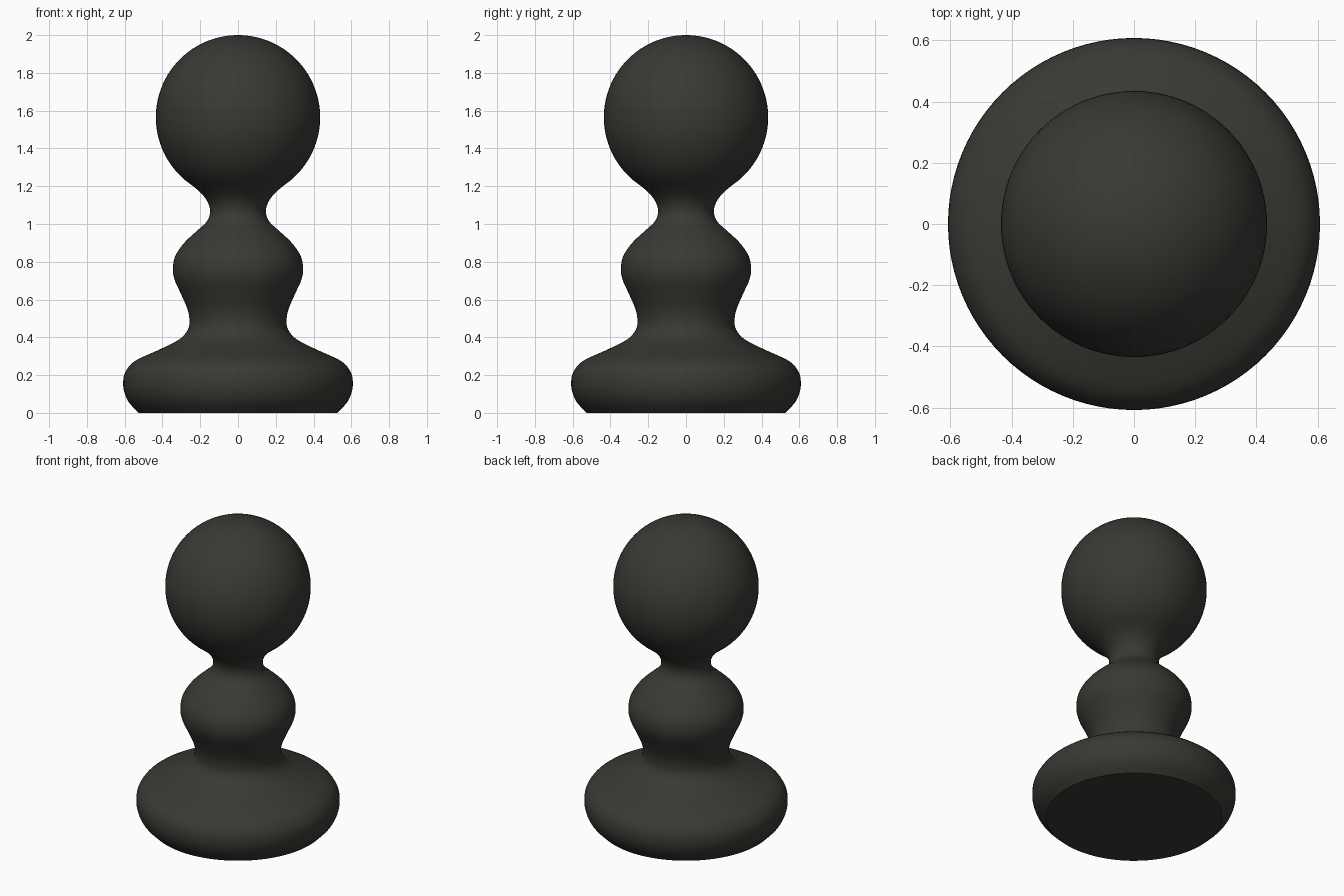
import bpy, bmesh, math
from mathutils import Vector

if "Cube" in bpy.data.objects:
    bpy.data.objects.remove(bpy.data.objects["Cube"])

SEGMENTS = 96
BALL_R, BALL_Z = 0.435, 1.565

# Half-profile (radius, height) of the base, body and neck
ctrl = [(0.525, 0.0), (0.577, 0.055), (0.602, 0.11), (0.608, 0.16), (0.597, 0.215),
        (0.545, 0.275), (0.41, 0.338), (0.31, 0.39), (0.266, 0.44), (0.257, 0.49),
        (0.268, 0.55), (0.302, 0.63), (0.334, 0.70), (0.345, 0.76), (0.332, 0.83),
        (0.285, 0.90), (0.222, 0.96), (0.168, 1.01), (0.148, 1.06), (0.160, 1.115),
        (0.202, 1.17)]


def ball_point(a):
    return (BALL_R * math.cos(a), BALL_Z + BALL_R * math.sin(a))


# Ball arc, from just above the neck to the top
a0 = math.asin((1.23 - BALL_Z) / BALL_R)
arc = [ball_point(a0 + (math.pi / 2 - a0) * i / 40) for i in range(41)]
arc[-1] = (0.0, 2.0)


def smooth(points, steps):
    """Catmull-Rom curve through the points, excluding the end ones."""
    p = [Vector(q) for q in points]
    out = []
    for i in range(1, len(p) - 2):
        a, b, c, d = p[i - 1:i + 3]
        for s in range(steps):
            t = s / steps
            out.append(0.5 * (2 * b + (c - a) * t + (2 * a - 5 * b + 4 * c - d) * t * t
                              + (3 * b - a - 3 * c + d) * t ** 3))
    return out


start = (2 * ctrl[0][0] - ctrl[1][0], -ctrl[1][1])
profile = smooth([start] + ctrl + arc[:2], 4) + [Vector(q) for q in arc]
profile = [Vector((0, 0))] + profile

# Turn the profile round the z axis
bm = bmesh.new()
verts = [bm.verts.new((p.x, 0, p.y)) for p in profile]
edges = [bm.edges.new(pair) for pair in zip(verts, verts[1:])]
bmesh.ops.spin(bm, geom=verts + edges, axis=(0, 0, 1), cent=(0, 0, 0),
               angle=2 * math.pi, steps=SEGMENTS)
bmesh.ops.remove_doubles(bm, verts=bm.verts, dist=1e-5)
bmesh.ops.recalc_face_normals(bm, faces=bm.faces)
mesh = bpy.data.meshes.new("turned_piece")
bm.to_mesh(mesh)
bm.free()

piece = bpy.data.objects.new("turned_piece", mesh)
bpy.context.collection.objects.link(piece)

# Dark finish
mat = bpy.data.materials.new("dark_finish")
mat.diffuse_color = (0.04, 0.04, 0.034, 1)
mat.use_nodes = True
mat.node_tree.nodes["Principled BSDF"].inputs["Base Color"].default_value = mat.diffuse_color
mesh.materials.append(mat)

# Smooth sides, sharp rim under the base
bpy.context.view_layer.objects.active = piece
piece.select_set(True)
bpy.ops.object.shade_smooth_by_angle(angle=math.radians(35))
